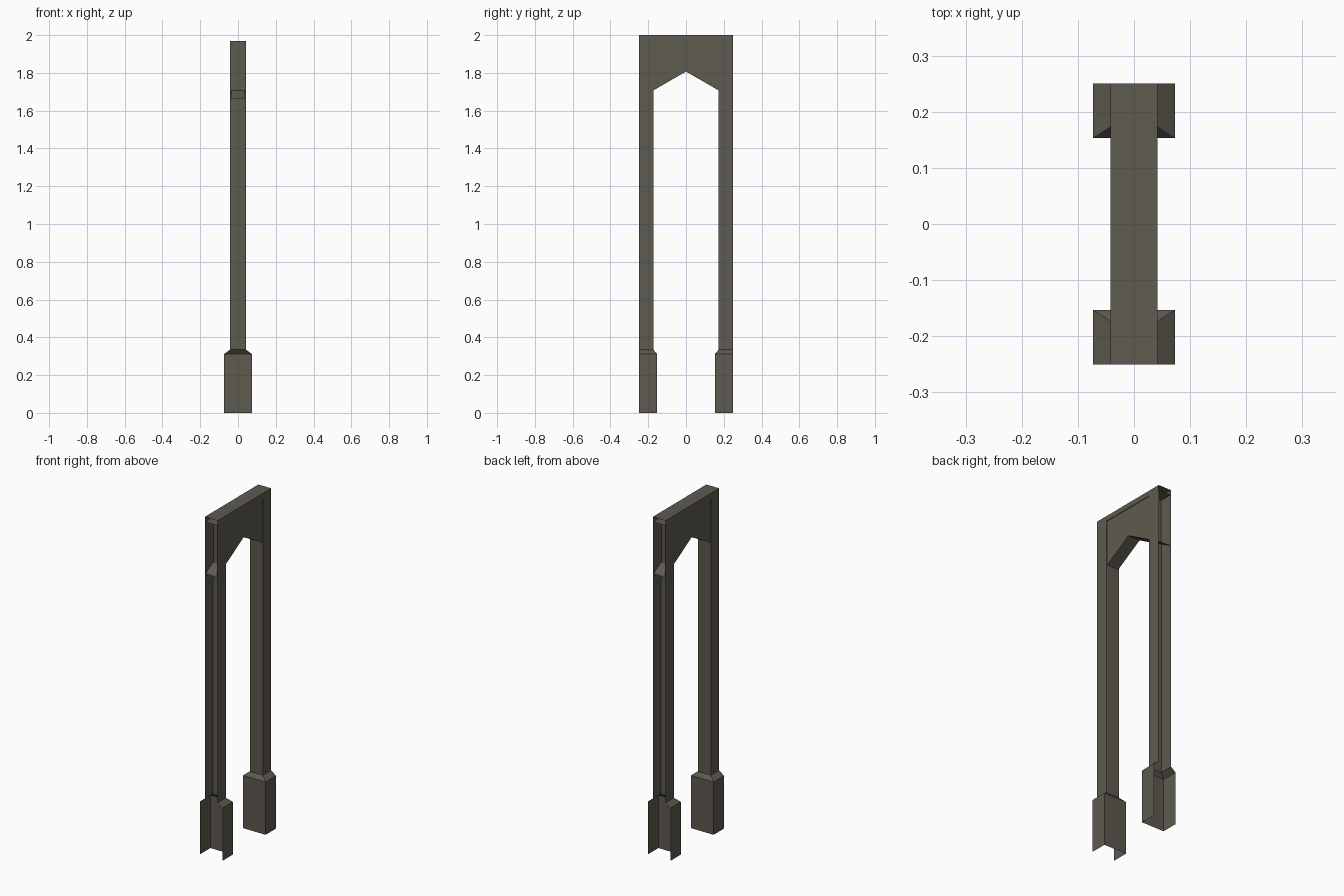
import bpy

if "Cube" in bpy.data.objects:
    bpy.data.objects.remove(bpy.data.objects["Cube"])

END = 0.25          # outer end of the arch in y (open, sits against neighbours)
POST_IN, POST_W = 0.173, 0.042
FOOT_IN, FOOT_W = 0.153, 0.073
PANEL_W = 0.038
CAP_Z, TOP_Z = 1.97, 2.0

stone = bpy.data.materials.new("dark_taupe")
stone.diffuse_color = (0.112, 0.103, 0.081, 1)
stone.use_nodes = True
stone.node_tree.nodes["Principled BSDF"].inputs["Base Color"].default_value = stone.diffuse_color


def make(name, verts, faces):
    mesh = bpy.data.meshes.new(name)
    mesh.from_pydata(verts, [], faces)
    mesh.materials.append(stone)
    obj = bpy.data.objects.new(name, mesh)
    bpy.context.collection.objects.link(obj)
    return obj


def channel(name, side, sections):
    """U-shaped shell, open at the outer end; sections = (half width, inner y, z)."""
    verts, faces = [], []
    for w, y, z in sections:
        verts += [(-w, side * END, z), (-w, side * y, z),
                  (w, side * y, z), (w, side * END, z)]
    for s in range(len(sections) - 1):
        for i in range(3):
            a = s * 4 + i
            f = (a, a + 1, a + 5, a + 4)
            faces.append(f if side < 0 else f[::-1])
    # outward means away from the channel interior
    return make(name, verts, [f[::-1] for f in faces])


# posts and flared feet at both ends
for side, label in ((-1, "front"), (1, "back")):
    channel(label + "_post", side, [(POST_W, POST_IN, 0.335), (POST_W, POST_IN, CAP_Z)])
    channel(label + "_foot", side, [(FOOT_W, FOOT_IN, 0.0), (FOOT_W, FOOT_IN, 0.312),
                                    (POST_W, POST_IN, 0.335)])

# pointed arch panel: two side walls and the sloping underside
line = [(-END, 1.665), (-POST_IN, 1.707), (0, 1.807), (POST_IN, 1.707), (END, 1.665)]
verts, faces = [], []
for y, z in line:
    verts += [(-PANEL_W, y, CAP_Z), (-PANEL_W, y, z), (PANEL_W, y, z), (PANEL_W, y, CAP_Z)]
for s in range(len(line) - 1):
    for i in range(3):
        a = s * 4 + i
        faces.append((a, a + 1, a + 5, a + 4)[::-1])
make("arch_panel", verts, faces)

# top cap: hollow flat bar, open at both ends
verts = []
for y in (-END, END):
    verts += [(-POST_W, y, CAP_Z), (POST_W, y, CAP_Z), (POST_W, y, TOP_Z), (-POST_W, y, TOP_Z)]
faces = [(i, i + 4, (i + 1) % 4 + 4, (i + 1) % 4) for i in range(4)]
make("top_cap", verts, [f[::-1] for f in faces])

# make the normals of every part face outward
for obj in bpy.context.collection.objects:
    mesh = obj.data
    ys = [v.co.y for v in mesh.vertices]
    zs = [v.co.z for v in mesh.vertices]
    cy, cz = (min(ys) + max(ys)) / 2, (min(zs) + max(zs)) / 2
    if obj.name.endswith(("post", "foot")):
        cy = END if cy > 0 else -END
    if obj.name == "arch_panel":
        cz = CAP_Z
    for p in mesh.polygons:
        c = p.center
        if p.normal.x * c.x + p.normal.y * (c.y - cy) + p.normal.z * (c.z - cz) < 0:
            p.flip()
    mesh.update()
